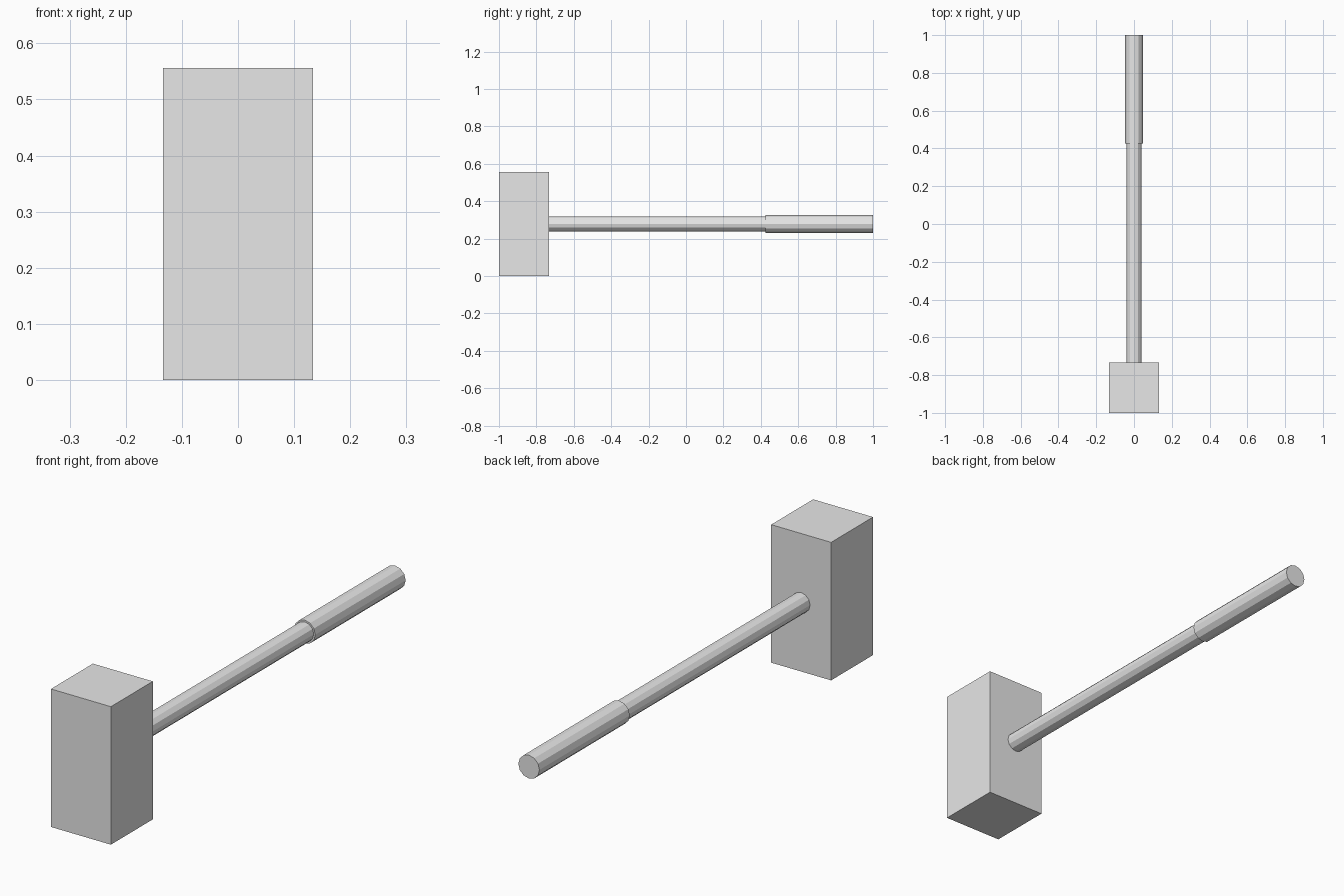
import bpy, math

if "Cube" in bpy.data.objects:
    bpy.data.objects.remove(bpy.data.objects["Cube"])

grey = bpy.data.materials.new("light grey")
grey.diffuse_color = (0.8, 0.8, 0.8, 1)
grey.use_nodes = True
grey.node_tree.nodes["Principled BSDF"].inputs["Base Color"].default_value = grey.diffuse_color
MID_Z = 0.278


def finish(name):
    obj = bpy.context.object
    obj.name = name
    obj.data.materials.append(grey)
    return obj


def rod(name, radius, y0, y1, sides=12):
    bpy.ops.mesh.primitive_cylinder_add(
        vertices=sides, radius=radius, depth=y1 - y0,
        location=(0, (y0 + y1) / 2, MID_Z), rotation=(math.pi / 2, 0, 0))
    return finish(name)


# Block head
bpy.ops.mesh.primitive_cube_add(size=1, location=(0, -0.8665, MID_Z))
bpy.context.object.scale = (0.267, 0.267, 0.556)
finish("hammer_head")

# Shaft and thicker grip
rod("shaft", 0.04, -0.74, 0.43)
rod("grip", 0.047, 0.425, 1.0)
